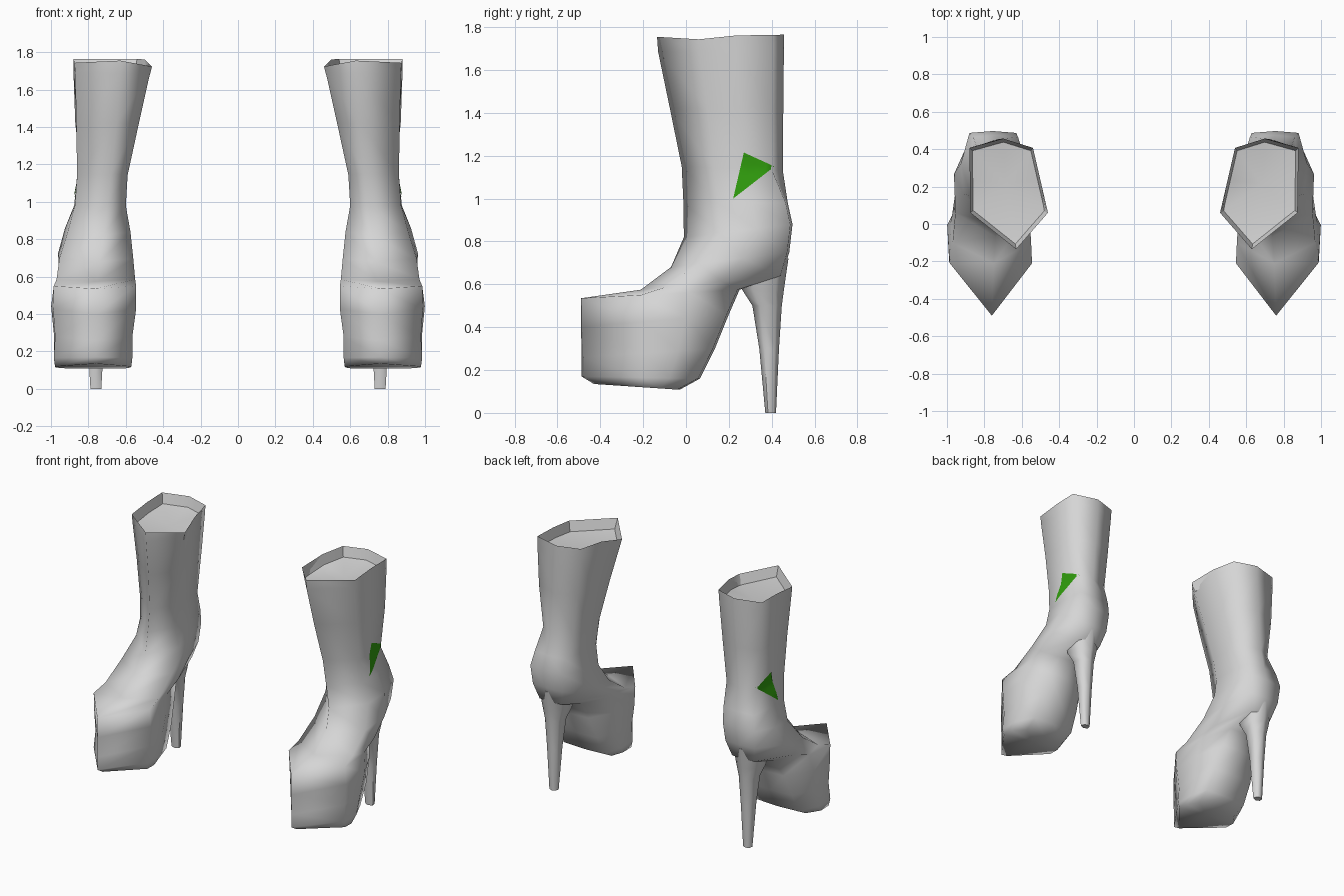
import bpy, bmesh, math
from mathutils import Vector
from mathutils.bvhtree import BVHTree

cube = bpy.data.objects.get("Cube")
if cube:
    bpy.data.objects.remove(cube, do_unlink=True)


def material(name, rgb):
    m = bpy.data.materials.new(name)
    m.use_nodes = True
    m.diffuse_color = (*rgb, 1)
    b = m.node_tree.nodes["Principled BSDF"]
    b.inputs["Base Color"].default_value = (*rgb, 1)
    b.inputs["Roughness"].default_value = 0.6
    return m


GREY = material("light grey", (0.67, 0.67, 0.67))
GREEN = material("green", (0.03, 0.34, 0.004))


def loft(bm, rings):
    """Bridge closed rings of equal length; returns the rings as vertices."""
    vs = [[bm.verts.new(p) for p in r] for r in rings]
    for a, b in zip(vs, vs[1:]):
        for i in range(len(a)):
            j = (i + 1) % len(a)
            bm.faces.new((a[i], a[j], b[j], b[i]))
    return vs


def cap(bm, ring, offset=0.0):
    """Close a ring with a fan around its centre."""
    c = sum((v.co for v in ring), Vector()) / len(ring)
    mid = bm.verts.new(c + Vector((0, 0, offset)))
    for i, v in enumerate(ring):
        bm.faces.new((v, ring[(i + 1) % len(ring)], mid))


def finish(bm, name, mat, angle, recalc=True):
    """Make a mirrored pair from the mesh of one side."""
    if recalc:
        bmesh.ops.recalc_face_normals(bm, faces=bm.faces[:])
    me = bpy.data.meshes.new(name)
    bm.to_mesh(me)
    bm.free()
    me.materials.append(mat)
    ob = bpy.data.objects.new(name, me)
    bpy.context.collection.objects.link(ob)
    bpy.ops.object.select_all(action='DESELECT')
    ob.select_set(True)
    bpy.context.view_layer.objects.active = ob
    bpy.ops.object.shade_smooth_by_angle(angle=math.radians(angle))
    mir = ob.modifiers.new("other side", 'MIRROR')
    mir.use_mirror_merge = False


# Boot cross-sections from the rim down to the sole: front y, z, back y, z,
# x of front, outer, inner, y of widest, x of back outer, inner, middle
SECTIONS = [
    (-.135, 1.755, .457, 1.765, .63, .875, .46, .06, .88, .54, .70),
    (-.130, 1.685, .457, 1.700, .63, .870, .47, .06, .88, .545, .70),
    (-.075, 1.42, .454, 1.42, .65, .865, .53, .10, .87, .57, .72),
    (-.020, 1.15, .452, 1.13, .68, .860, .59, .13, .838, .60, .74),
    (-.012, .98, .475, .98, .70, .872, .60, .15, .86, .62, .75),
    (-.010, .82, .497, .88, .72, .910, .575, .16, .88, .63, .755),
    (-.070, .68, .482, .75, .74, .955, .56, .06, .87, .64, .757),
    (-.210, .575, .450, .64, .75, .970, .55, -.10, .84, .67, .76),
    (-.490, .535, .250, .575, .76, .985, .545, -.21, .86, .65, .76),
    (-.490, .40, .200, .46, .76, .988, .545, -.20, .90, .63, .76),
    (-.487, .26, .135, .30, .76, .978, .565, -.20, .92, .61, .76),
    (-.487, .17, .065, .16, .76, .985, .565, -.21, .92, .60, .76),
    (-.430, .135, -.03, .108, .76, .978, .570, -.20, .91, .61, .76),
]
# Outward swell of the sides halfway back, per section
SWELL = [0, 0, 0, 0, .01, .03, .05, .05, .055, .055, .035, .03, .03]


def section(s, swell):
    yf, zf, yb, zb, xf, xo, xi, yw, bo, bi, xb = s
    by = yb - (.05 if zf > 1.1 else .01)
    my = (yw + by) / 2
    pts = [(xf, yf), (xo, yw), ((xo + bo) / 2 + swell, my), (bo, by),
           (xb, yb), (bi, by), ((xi + bi) / 2 - swell / 2, my), (xi, yw)]
    return [Vector((x, y, zf + (zb - zf) * (y - yf) / (yb - yf))) for x, y in pts]


rings = [section(s, w) for s, w in zip(SECTIONS, SWELL)]
rings[0][7].z -= .035  # the rim dips on the inner side
rings[0][1].z -= .015

bm = bmesh.new()
vs = loft(bm, rings)
cap(bm, vs[-1])
tree = BVHTree.FromBMesh(bm)
finish(bm, "boot", GREY, 115)

# Lining of the rim, closed by a shallow fan
centre = sum(rings[0], Vector()) / 8
lining = []
for p in rings[0]:
    q = centre + (p - centre) * .92
    lining.append(Vector((q.x, q.y, p.z - .07)))
bm = bmesh.new()
vs = loft(bm, [rings[0], lining])
cap(bm, vs[-1], -.03)
finish(bm, "lining", GREY, 35, recalc=False)

# Tapered stiletto heel: z, front y, back y, half width
HEEL = [(.72, .24, .478, .11), (.575, .262, .457, .085), (.50, .31, .447, .062),
        (.30, .342, .434, .046), (0, .370, .420, .029)]
heel = []
for z, yf, yb, w in HEEL:
    a, b = yf + (yb - yf) * .25, yf + (yb - yf) * .8
    heel.append([(.76 + x, y, z) for x, y in
                 [(0, yf), (w, a), (w * .85, b), (0, yb), (-w * .85, b), (-w, a)]])
bm = bmesh.new()
vs = loft(bm, heel)
cap(bm, vs[0])
cap(bm, vs[-1])
finish(bm, "heel", GREY, 70)

# Green triangular patch laid on the outer side of the shaft
A, B, C = Vector((0, .27, 1.215)), Vector((0, .413, 1.15)), Vector((0, .22, 1.0))
N = 8
bm = bmesh.new()
grid = {}
for i in range(N + 1):
    for j in range(N + 1 - i):
        p = A + (B - A) * i / N + (C - A) * j / N
        hit = tree.ray_cast(Vector((2, p.y, p.z)), Vector((-1, 0, 0)))[0]
        grid[i, j] = bm.verts.new((hit.x + .005, p.y, p.z))
for i in range(N):
    for j in range(N - i):
        bm.faces.new([grid[i, j], grid[i, j + 1], grid[i + 1, j]])
        if i + j < N - 1:
            bm.faces.new([grid[i + 1, j], grid[i, j + 1], grid[i + 1, j + 1]])
bm.normal_update()
for f in bm.faces:
    if f.normal.x < 0:
        f.normal_flip()
finish(bm, "side_patch", GREEN, 80, recalc=False)
